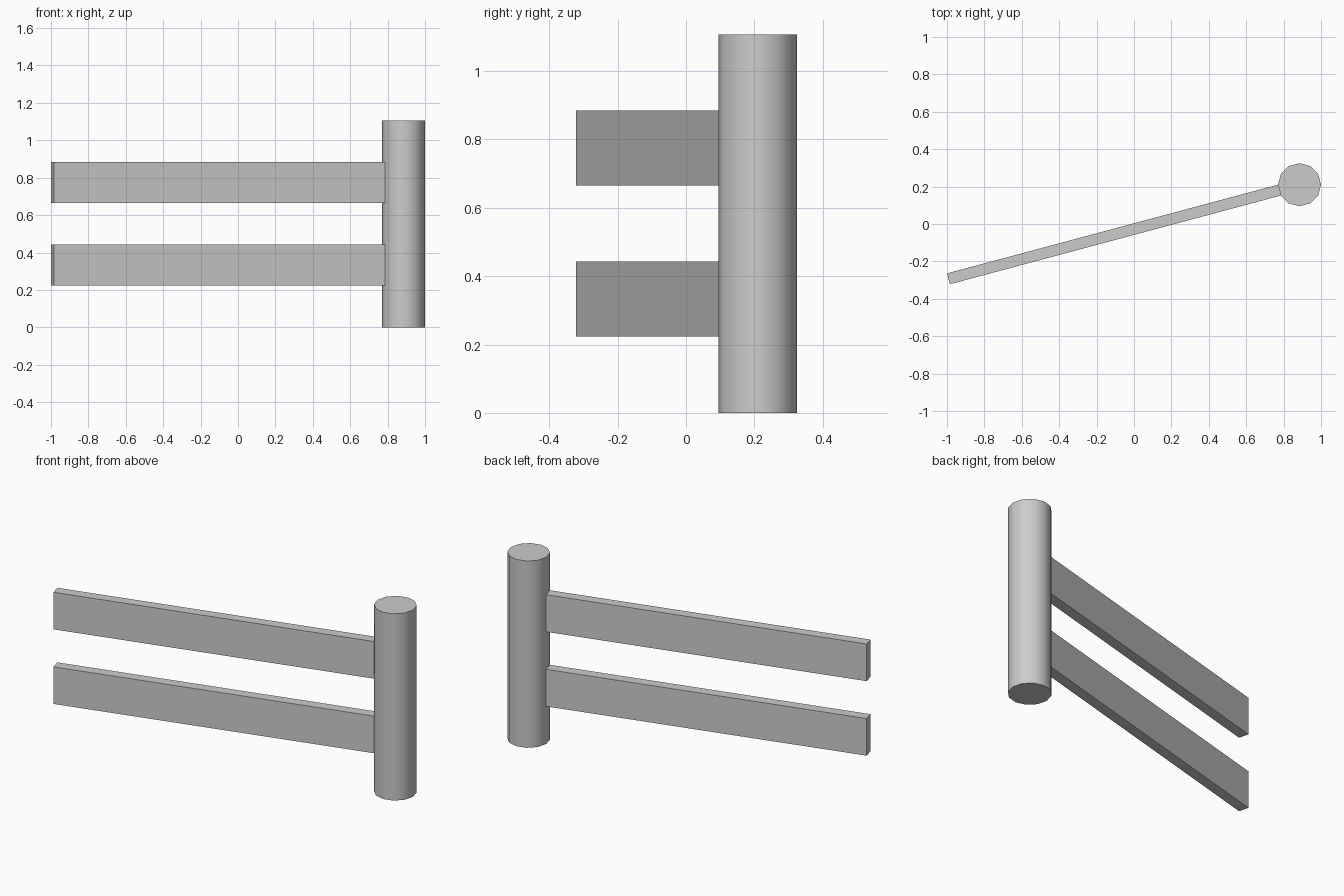
import bpy
import math
from mathutils import Vector

if "Cube" in bpy.data.objects:
    bpy.data.objects.remove(bpy.data.objects["Cube"])

POST = Vector((0.885, 0.21))        # post axis
FREE_END = Vector((-0.992, -0.293)) # middle of the free rail end
POST_RADIUS, POST_HEIGHT = 0.115, 1.107
RAIL_THICK, RAIL_HEIGHT = 0.06, 0.22

# Round 12-sided post, smooth sides with flat caps
bpy.ops.mesh.primitive_cylinder_add(vertices=12, radius=POST_RADIUS, depth=POST_HEIGHT,
                                    location=(POST.x, POST.y, POST_HEIGHT / 2))
post = bpy.context.object
post.name = "fence_post"
bpy.ops.object.shade_smooth_by_angle(angle=math.radians(40))


# Angled rails running from the free end into the middle of the post
def add_rail(name, z):
    span = POST - FREE_END
    mid = (POST + FREE_END) / 2
    bpy.ops.mesh.primitive_cube_add(size=1, location=(mid.x, mid.y, z),
                                    rotation=(0, 0, math.atan2(span.y, span.x)))
    rail = bpy.context.object
    rail.name = name
    rail.scale = (span.length, RAIL_THICK, RAIL_HEIGHT)


add_rail("lower_rail", 0.333)
add_rail("upper_rail", 0.775)
